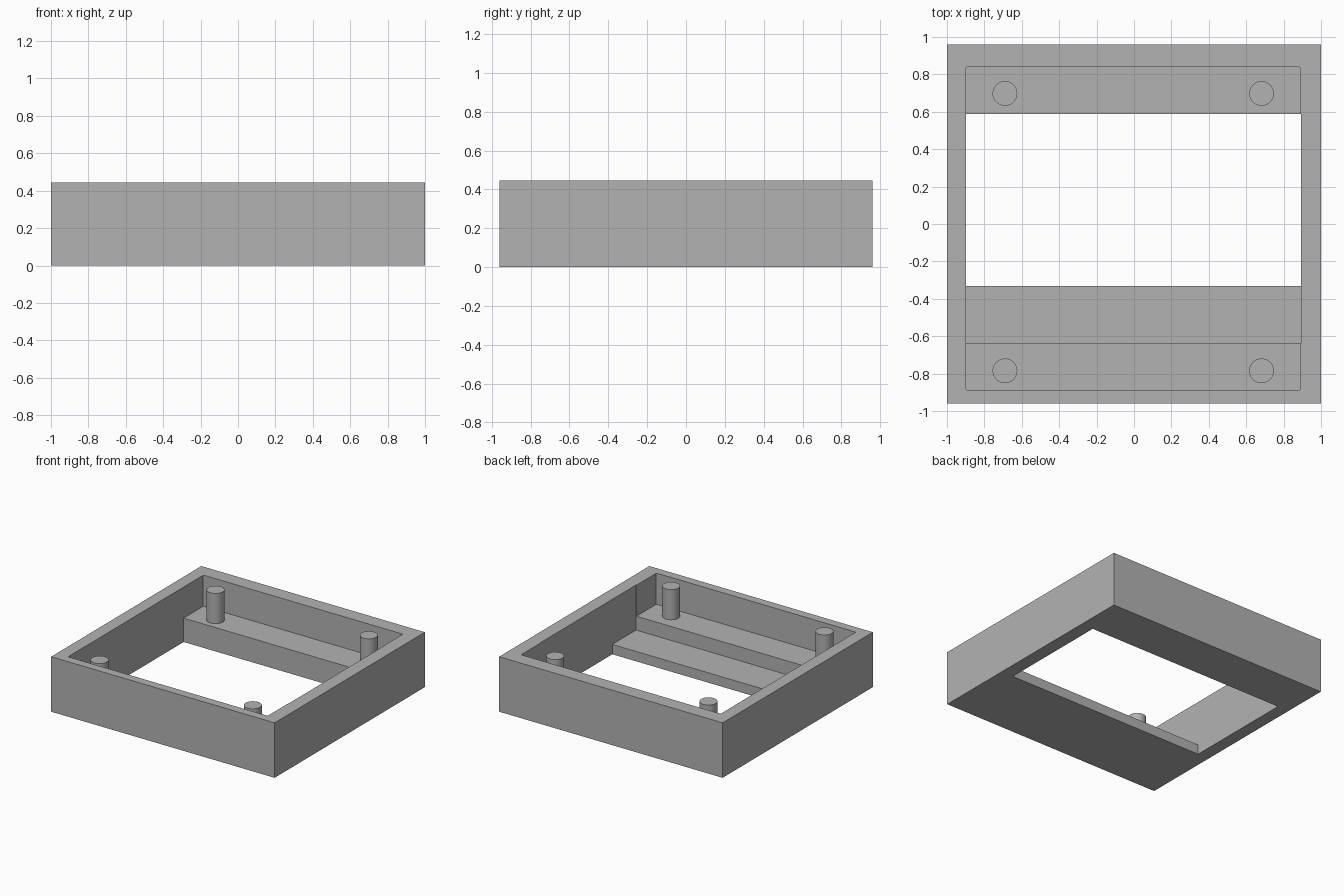
import bpy
import bmesh
from mathutils import Matrix, Vector

cube = bpy.data.objects.get("Cube")
if cube:
    bpy.data.objects.remove(cube, do_unlink=True)

HEIGHT = 0.445
LEDGE_Z = 0.193   # top of the two post ledges
STEP_Z = 0.08     # top of the lower front step
ABOVE = 0.6       # cutters run out past the rim

grey = bpy.data.materials.new("plain grey")
grey.use_nodes = True
colour = (0.45, 0.45, 0.45, 1)
grey.diffuse_color = colour
grey.node_tree.nodes["Principled BSDF"].inputs["Base Color"].default_value = colour


def add_object(name, bm):
    mesh = bpy.data.meshes.new(name)
    bm.to_mesh(mesh)
    bm.free()
    mesh.materials.append(grey)
    obj = bpy.data.objects.new(name, mesh)
    bpy.context.collection.objects.link(obj)
    return obj


def box(name, low, high, corner=0):
    """Box between two corners, with optional rounded upright edges."""
    low, high = Vector(low), Vector(high)
    bm = bmesh.new()
    bmesh.ops.create_cube(bm, size=1, matrix=Matrix.Translation((low + high) / 2)
                          @ Matrix.Diagonal((*(high - low), 1)))
    if corner:
        upright = [e for e in bm.edges
                   if abs(e.verts[0].co.z - e.verts[1].co.z) > 0.01]
        bmesh.ops.bevel(bm, geom=upright, offset=corner, segments=3,
                        profile=0.5, affect='EDGES')
    return add_object(name, bm)


def cut(target, cutter):
    cutter.hide_render = True
    mod = target.modifiers.new("cut", 'BOOLEAN')
    mod.operation = 'DIFFERENCE'
    mod.solver = 'EXACT'
    mod.object = cutter
    bpy.context.view_layer.objects.active = target
    bpy.ops.object.modifier_apply(modifier=mod.name)
    bpy.data.objects.remove(cutter, do_unlink=True)


# Tray: solid block, hollowed by a pocket, a lower step and a through opening
tray = box("tray_frame", (-1, -0.96, 0), (1, 0.96, HEIGHT))
cut(tray, box("pocket_cutter", (-0.898, -0.89, LEDGE_Z), (0.888, 0.84, ABOVE), 0.008))
cut(tray, box("step_cutter", (-0.898, -0.635, STEP_Z), (0.892, 0.588, ABOVE)))
cut(tray, box("opening_cutter", (-0.898, -0.332, -0.2), (0.892, 0.588, ABOVE)))

# Four round posts standing on the ledges
POST_TOP = 0.437
for side, x in (("right", -0.69), ("left", 0.682)):
    for end, y in (("front", -0.785), ("back", 0.698)):
        bm = bmesh.new()
        bmesh.ops.create_cone(
            bm, cap_ends=True, segments=48, radius1=0.066, radius2=0.066,
            depth=POST_TOP - LEDGE_Z,
            matrix=Matrix.Translation((x, y, (POST_TOP + LEDGE_Z) / 2)))
        post = add_object(f"{end}_{side}_post", bm)
        bpy.ops.object.select_all(action='DESELECT')
        post.select_set(True)
        bpy.context.view_layer.objects.active = post
        bpy.ops.object.shade_smooth_by_angle()
